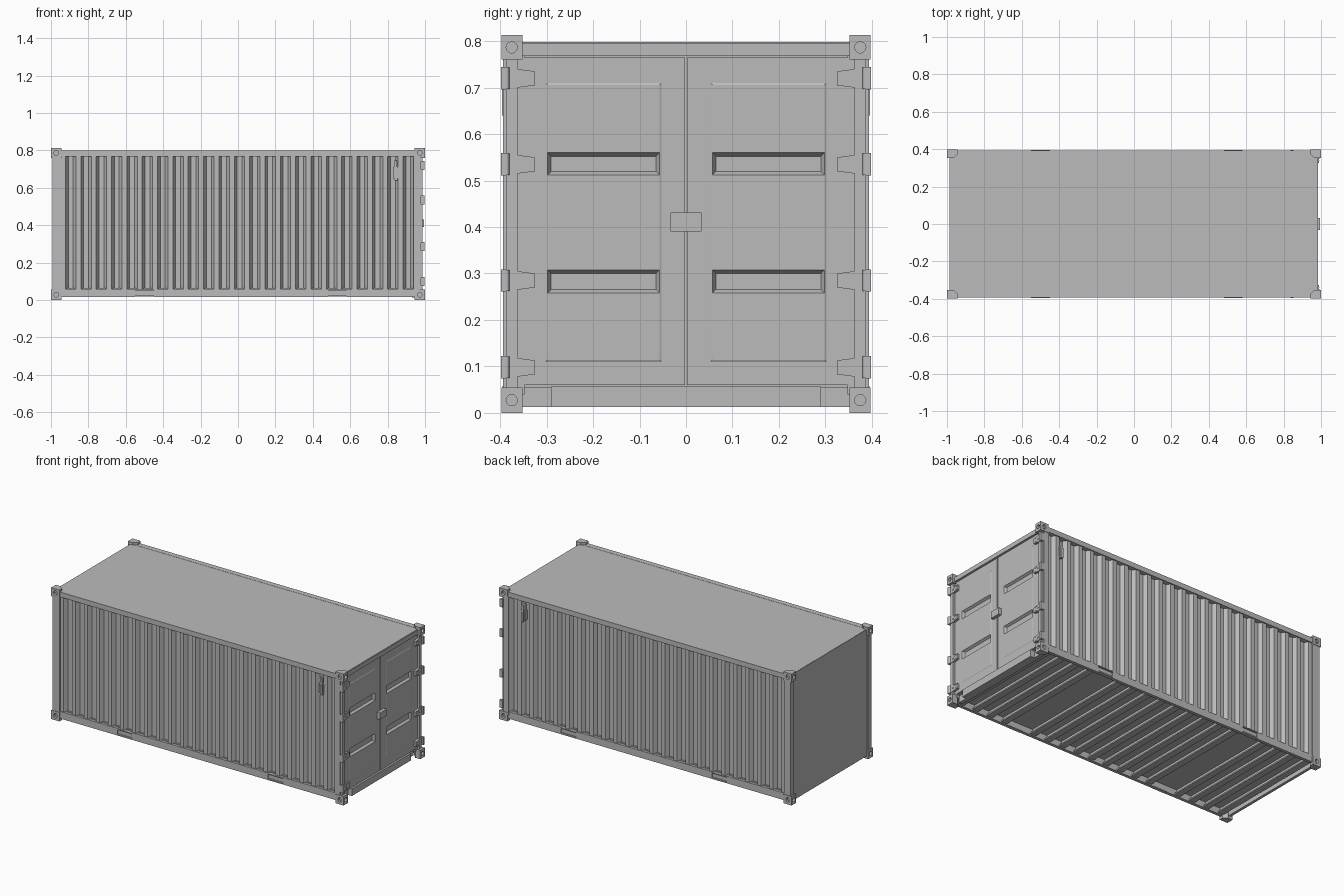
import bpy, bmesh, math
from mathutils import Vector, Matrix

if "Cube" in bpy.data.objects:
    bpy.data.objects.remove(bpy.data.objects["Cube"])

GREY = (0.5, 0.5, 0.5, 1)
steel = bpy.data.materials.new("grey painted steel")
steel.use_nodes = True
steel.diffuse_color = GREY
steel.node_tree.nodes["Principled BSDF"].inputs["Base Color"].default_value = GREY


def finish(name, bm, mirror=False, normals=True):
    """Turn a bmesh into a named object, optionally mirrored across y."""
    if normals:
        bmesh.ops.recalc_face_normals(bm, faces=bm.faces)
    mesh = bpy.data.meshes.new(name)
    bm.to_mesh(mesh)
    bm.free()
    mesh.materials.append(steel)
    ob = bpy.data.objects.new(name, mesh)
    bpy.context.collection.objects.link(ob)
    if mirror:
        mod = ob.modifiers.new("mirror", 'MIRROR')
        mod.use_axis = (False, True, False)
        mod.use_mirror_merge = False
    return ob


def add_box(bm, x0, x1, y0, y1, z0, z1):
    centre = Vector((x0 + x1, y0 + y1, z0 + z1)) / 2
    size = Matrix.Diagonal((x1 - x0, y1 - y0, z1 - z0, 1))
    bmesh.ops.create_cube(bm, size=1, matrix=Matrix.Translation(centre) @ size)


def boxes(name, bounds, mirror=False):
    bm = bmesh.new()
    for b in bounds:
        add_box(bm, *b)
    return finish(name, bm, mirror)


def add_prism(bm, points, offset):
    """Extrude a flat outline along an offset vector."""
    face = bm.faces.new([bm.verts.new(p) for p in points])
    new = bmesh.ops.extrude_face_region(bm, geom=[face])["geom"]
    bmesh.ops.translate(bm, vec=offset, verts=[v for v in new if isinstance(v, bmesh.types.BMVert)])


def add_cylinder(bm, centre, axis, radius, depth, stretch=1.0):
    rot = Vector((0, 0, 1)).rotation_difference(Vector(axis)).to_matrix().to_4x4()
    place = Matrix.Translation(centre) @ Matrix.Diagonal((1, 1, stretch, 1)) @ rot
    bmesh.ops.create_cone(bm, cap_ends=True, segments=20, radius1=radius,
                          radius2=radius, depth=depth, matrix=place)


# Roof, floor and flat closed end
boxes("roof", [(-0.985, 0.98, -0.388, 0.388, 0.785, 0.798)])
boxes("floor", [(-0.98, 0.96, -0.375, 0.375, 0.055, 0.064)])
boxes("end_wall", [(-0.987, -0.97, -0.37, 0.37, 0.015, 0.797)])

# Corrugated side walls
PERIOD, RIBS, START = 0.082, 23, -0.948
OUTER, INNER = 0.386, 0.364
bm = bmesh.new()
profile = []
for i in range(RIBS):
    x = START + i * PERIOD
    profile += [(x, OUTER), (x + 0.026, OUTER), (x + 0.041, INNER), (x + 0.067, INNER)]
profile.append((START + RIBS * PERIOD, OUTER))
columns = [[bm.verts.new((x, y, z)) for z in (0.055, 0.775)] for x, y in profile]
for a, b in zip(columns, columns[1:]):
    bm.faces.new((b[0], a[0], a[1], b[1]))
finish("corrugated_wall", bm, mirror=True, normals=False)

# Long rails, with the bottom rail broken by framed fork pockets
boxes("top_rail", [(-0.96, 0.96, 0.36, 0.393, 0.768, 0.799)], True)
POCKETS = (-0.5, 0.53)
HALF = 0.05
rail = []
edge = -0.96
for p in POCKETS:
    rail.append((edge, p - HALF, 0.372, 0.391, 0.016, 0.06))
    rail.append((p - HALF, p + HALF, 0.372, 0.395, 0.018, 0.026))
    rail.append((p - HALF, p + HALF, 0.372, 0.395, 0.052, 0.058))
    rail.append((p - HALF, p + HALF, 0.372, 0.386, 0.024, 0.054))
    edge = p + HALF
rail.append((edge, 0.96, 0.372, 0.391, 0.016, 0.06))
boxes("bottom_rail", rail, True)

# Floor cross members, leaving the fork pockets clear
members = []
for i in range(19):
    x = -0.93 + i * 0.103
    if min(abs(x - p) for p in POCKETS) > 0.075:
        members.append((x - 0.02, x + 0.02, -0.374, 0.374, 0.022, 0.03))
        members.append((x - 0.004, x + 0.004, -0.374, 0.374, 0.028, 0.058))
boxes("floor_cross_members", members)

# Corner posts
boxes("rear_post", [(-0.992, -0.945, 0.36, 0.394, 0.04, 0.77)], True)
boxes("door_post", [(0.937, 0.972, 0.348, 0.394, 0.04, 0.77),
                    (0.965, 0.986, 0.363, 0.386, 0.04, 0.77)], True)

# Corner castings with cut-out lifting holes
castings, holes = bmesh.new(), bmesh.new()
for sx in (-1, 1):
    for z0, z1 in ((0, 0.055), (0.76, 0.813)):
        outline = [(1, 0.397), (0.944, 0.397), (0.944, 0.373), (0.966, 0.352), (1, 0.352)]
        add_prism(castings, [(sx * x, y, z0) for x, y in outline], (0, 0, z1 - z0))
        zc = (z0 + z1) / 2
        add_cylinder(holes, (sx, 0.375, zc), (1, 0, 0), 0.012, 0.03)
        add_cylinder(holes, (sx * 0.972, 0.397, zc), (0, 1, 0), 0.011, 0.03, 1.3)
cutter = finish("hole_cutter", holes)
cutter.hide_render = True
cutter.hide_viewport = True
corner = finish("corner_castings", castings)
cut = corner.modifiers.new("holes", 'BOOLEAN')
cut.operation = 'DIFFERENCE'
cut.solver = 'EXACT'
cut.object = cutter
flip = corner.modifiers.new("mirror", 'MIRROR')
flip.use_axis = (False, True, False)

# Door frame
boxes("door_header", [(0.94, 0.984, -0.352, 0.352, 0.768, 0.795)])
boxes("door_sill", [(0.94, 0.982, -0.29, 0.29, 0.013, 0.057),
                    (0.93, 0.955, -0.352, 0.352, 0.013, 0.057)])
boxes("door_seal", [(0.945, 0.962, -0.36, 0.36, 0.055, 0.77)])

# Door leaves: a grid sheet with a shallow panel and two deep pressed recesses
DOOR_X = 0.974
ys = (0.0025, 0.053, 0.302, 0.35)
zs = (0.06, 0.11, 0.258, 0.308, 0.512, 0.56, 0.71, 0.765)
bm = bmesh.new()
grid = [[bm.verts.new((DOOR_X, y, z)) for z in zs] for y in ys]
cells = {}
for i in range(len(ys) - 1):
    for j in range(len(zs) - 1):
        cells[i, j] = bm.faces.new((grid[i][j], grid[i + 1][j],
                                    grid[i + 1][j + 1], grid[i][j + 1]))
rim = [e for e in bm.edges if e.is_boundary]
bm.normal_update()
panel = [cells[1, j] for j in range(1, 6)]
bmesh.ops.inset_region(bm, faces=panel, thickness=0.004, depth=0.002, use_even_offset=True)
for j in (2, 4):
    bmesh.ops.inset_region(bm, faces=[cells[1, j]], thickness=0.008, depth=-0.014,
                           use_even_offset=True)
skirt = bmesh.ops.extrude_edge_only(bm, edges=rim)["geom"]
bmesh.ops.translate(bm, vec=(-0.015, 0, 0),
                    verts=[v for v in skirt if isinstance(v, bmesh.types.BMVert)])
finish("door_leaf", bm, mirror=True)

# Lock box across the door seam
boxes("lock_box", [(0.97, 0.994, -0.033, 0.033, 0.39, 0.431)])

# Hinges: tapered strap, side knuckle, pin and bolts
bm = bmesh.new()
for z in (0.72, 0.535, 0.285, 0.098):
    strap = [(0.325, -0.015), (0.37, -0.021), (0.398, -0.021),
             (0.398, 0.021), (0.37, 0.021), (0.325, 0.015)]
    add_prism(bm, [(0.975, y, z + dz) for y, dz in strap], (0.014, 0, 0))
    add_box(bm, 0.979, 0.997, 0.386, 0.398, z - 0.024, z + 0.024)
    add_cylinder(bm, (0.989, 0.388, z), (0, 0, 1), 0.008, 0.046)
    add_cylinder(bm, (0.989, 0.361, z), (1, 0, 0), 0.005, 0.006)
    for y in (0.338, 0.35):
        for dz in (-0.01, 0.01):
            add_cylinder(bm, (0.989, y, z + dz), (1, 0, 0), 0.002, 0.003)
finish("door_hinges", bm, mirror=True)

# Ventilator on each side wall
boxes("side_vent", [(0.828, 0.858, 0.362, 0.389, 0.65, 0.71),
                    (0.835, 0.849, 0.362, 0.393, 0.69, 0.745),
                    (0.837, 0.853, 0.385, 0.396, 0.64, 0.70)], True)
